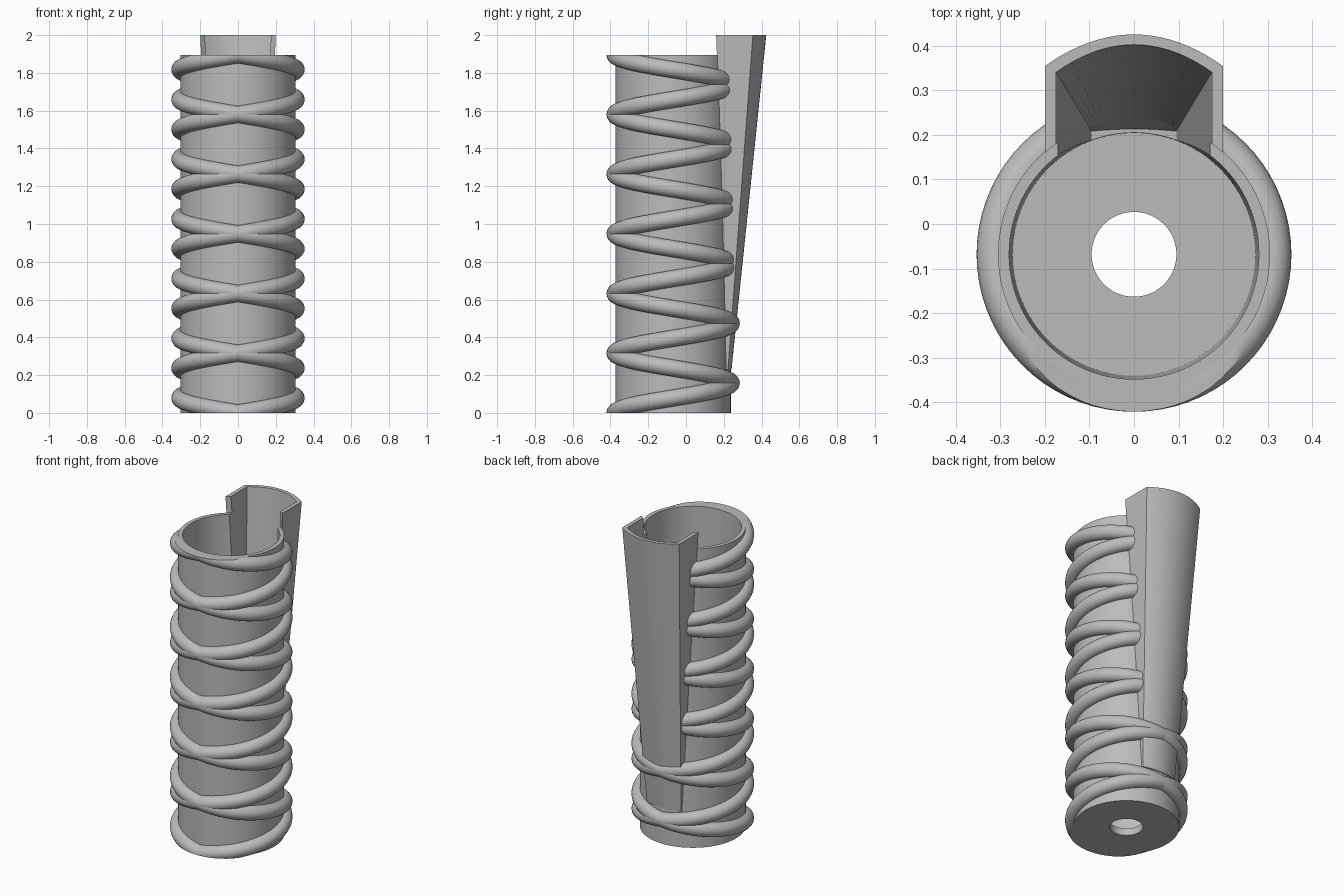
import bpy, bmesh
from math import sin, cos, pi, radians
from mathutils import Vector

AXIS_Y = -0.068      # centre line of the cup
TOP = 1.896          # rim height
TURNS = 6

if "Cube" in bpy.data.objects:
    bpy.data.objects.remove(bpy.data.objects["Cube"], do_unlink=True)

grey = bpy.data.materials.new("plain_grey")
grey.use_nodes = True
grey.diffuse_color = (0.5, 0.5, 0.5, 1)
grey.node_tree.nodes["Principled BSDF"].inputs["Base Color"].default_value = (0.5, 0.5, 0.5, 1)


def loft(name, rings, cap=True, loop=False, cutter=False):
    """Skin a list of closed rings of points."""
    bm = bmesh.new()
    rows = [[bm.verts.new(p) for p in ring] for ring in rings]
    n = len(rows[0])
    pairs = list(zip(rows, rows[1:]))
    if loop:
        pairs.append((rows[-1], rows[0]))
    for a, b in pairs:
        for i in range(n):
            j = (i + 1) % n
            bm.faces.new((a[i], a[j], b[j], b[i]))
    if cap and not loop:
        bm.faces.new(rows[0])
        bm.faces.new(rows[-1])
    bmesh.ops.recalc_face_normals(bm, faces=bm.faces)
    mesh = bpy.data.meshes.new(name)
    bm.to_mesh(mesh)
    bm.free()
    mesh.materials.append(grey)
    ob = bpy.data.objects.new(name, mesh)
    bpy.context.collection.objects.link(ob)
    if cutter:
        ob.hide_render = True
    return ob


def circle(r, z, n=96):
    return [(r * cos(2 * pi * i / n), AXIS_Y + r * sin(2 * pi * i / n), z) for i in range(n)]


def chute_section(width, corner, back, z, front=0.08, n=20):
    """Straight sides closed by a shallow arc at the back."""
    arc = []
    for i in range(n + 1):
        u = 1 - 2 * i / n
        arc.append((width * u, corner + (back - corner) * (1 - u * u), z))
    return [(width, front, z)] + arc + [(-width, front, z)]


def tapered_chute(name, low, high, z_low, z_high, overshoot=0.0, grow=0.0, cutter=False):
    t = 1 + overshoot
    top = [a + (b - a) * t for a, b in zip(low, high)]
    return loft(name, [chute_section(*[v + grow for v in low], z_low),
                       chute_section(*[v + grow for v in top], z_low + (z_high - z_low) * t)],
                cutter=cutter)


def coil(name, side, radius=0.308, tube=0.045, steps=72, n=20):
    """Helix starting at the front; side gives its handedness."""
    rings = []
    extra = 2
    for i in range(-extra, steps * TURNS + extra + 1):
        a = 2 * pi * i / steps
        out = Vector((side * sin(a), -cos(a), 0))
        centre = Vector((0, AXIS_Y, TOP * i / (steps * TURNS))) + out * radius
        rings.append([centre + out * tube * cos(2 * pi * k / n)
                      + Vector((0, 0, tube * sin(2 * pi * k / n))) for k in range(n)])
    return loft(name, rings)


def boolean(ob, cutter, operation='DIFFERENCE'):
    m = ob.modifiers.new(cutter.name, 'BOOLEAN')
    m.operation = operation
    m.solver = 'EXACT'
    m.object = cutter


# Cup with a holed floor, from a closed profile
profile = [(0.095, 0), (0.305, 0), (0.305, TOP), (0.28, TOP), (0.272, 0.045), (0.095, 0.045)]
cup = loft("cup", [circle(r, z) for r, z in profile], loop=True)

# Tapering chute on the back and its hollow
low_in, high_in = (0.095, 0.208, 0.213), (0.175, 0.34, 0.402)
chute = tapered_chute("chute", (0.12, 0.222, 0.241), (0.2, 0.354, 0.425), 0.23, 2.0)
hollow = tapered_chute("chute_hollow_cutter", low_in, high_in, 0.23, 2.0, 0.02, cutter=True)
wide_hollow = tapered_chute("coil_hollow_cutter", low_in, high_in, 0.23, 2.0, 0.02, 0.008, True)

# Crossing coils, one of each handedness
coils = [coil("right_hand_coil", 1), coil("left_hand_coil", -1)]

# Cutters that trim the parts to the cup wall and rim
chute_bore = loft("chute_bore_cutter", [circle(0.303, -0.2), circle(0.303, 2.2)], cutter=True)
coil_bore = loft("coil_bore_cutter", [circle(0.292, -0.2), circle(0.292, 2.2)], cutter=True)
slab = loft("coil_trim", [circle(0.8, 0, 32), circle(0.8, TOP, 32)], cutter=True)

boolean(cup, hollow)
boolean(chute, hollow)
boolean(chute, chute_bore)
for c in coils:
    boolean(c, slab, 'INTERSECT')
    boolean(c, coil_bore)
    boolean(c, wide_hollow)

# Apply the cuts, remove the helpers and shade
parts = [cup, chute] + coils
graph = bpy.context.evaluated_depsgraph_get()
meshes = [bpy.data.meshes.new_from_object(p.evaluated_get(graph)) for p in parts]
for p, m in zip(parts, meshes):
    p.modifiers.clear()
    p.data = m
for cutter in (hollow, wide_hollow, chute_bore, coil_bore, slab):
    bpy.data.objects.remove(cutter, do_unlink=True)
bpy.ops.object.select_all(action='DESELECT')
for p in parts:
    p.select_set(True)
bpy.context.view_layer.objects.active = cup
bpy.ops.object.shade_smooth_by_angle(angle=radians(30))
